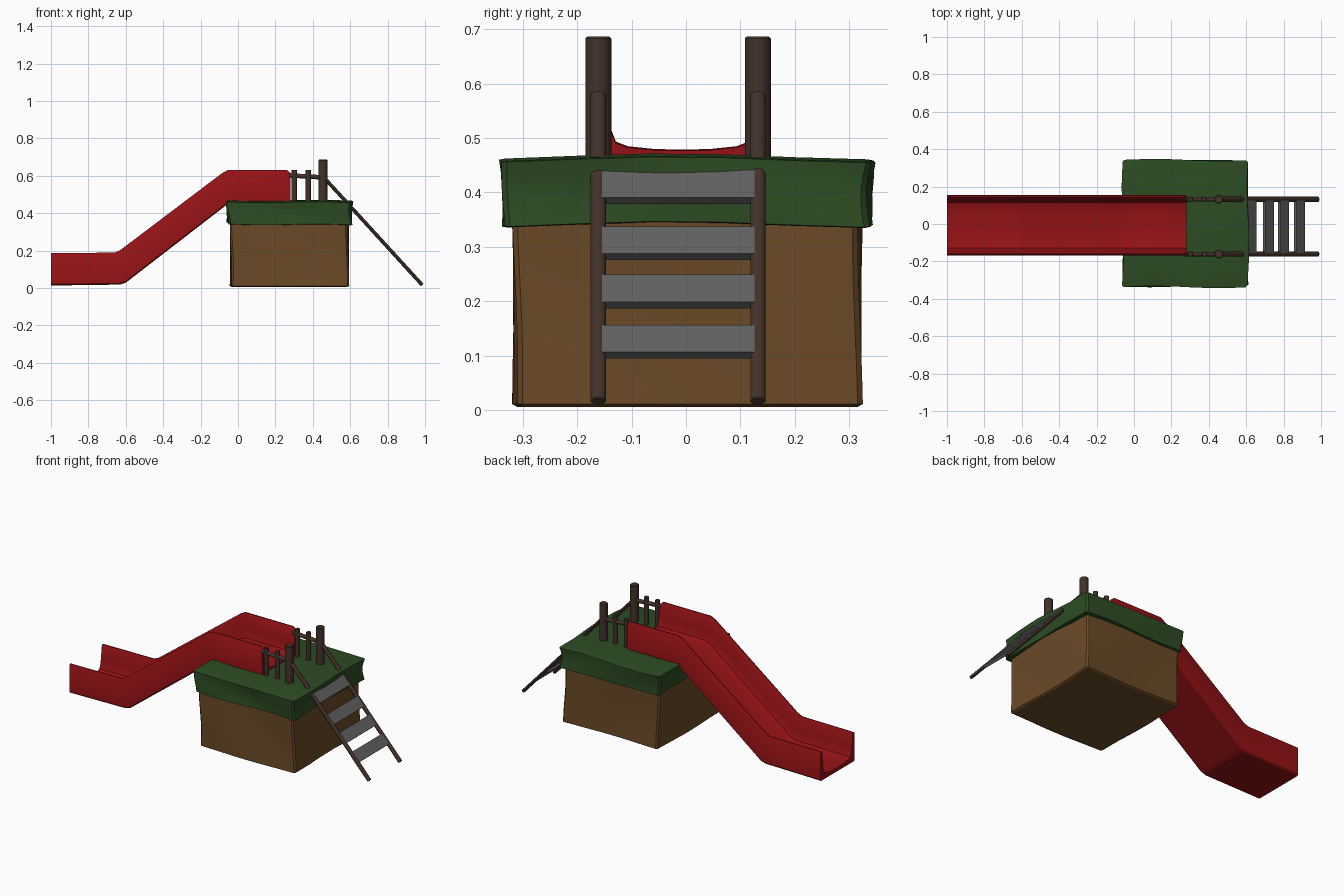
import bpy, bmesh
from math import sin, cos, pi, radians
from mathutils import Vector, Matrix

if "Cube" in bpy.data.objects:
    bpy.data.objects.remove(bpy.data.objects["Cube"])


def material(name, rgb):
    m = bpy.data.materials.new(name)
    m.diffuse_color = (*rgb, 1)
    m.use_nodes = True
    m.node_tree.nodes["Principled BSDF"].inputs["Base Color"].default_value = m.diffuse_color
    return m


RED = material("red_plastic", (0.30, 0.006, 0.008))
GRASS = material("grass_green", (0.026, 0.072, 0.017))
DIRT = material("dirt_brown", (0.145, 0.068, 0.020))
WOOD = material("dark_wood", (0.055, 0.032, 0.023))
STEEL = material("grey_step", (0.12, 0.12, 0.12))
YC = -0.007              # centre line of slide and ladder
SIDES = (-0.161, 0.132)  # y of the two rail sides


def finish(name, bm, mat, angle=30):
    bmesh.ops.recalc_face_normals(bm, faces=bm.faces)
    me = bpy.data.meshes.new(name)
    bm.to_mesh(me)
    bm.free()
    ob = bpy.data.objects.new(name, me)
    bpy.context.collection.objects.link(ob)
    me.materials.append(mat)
    bpy.ops.object.select_all(action='DESELECT')
    ob.select_set(True)
    bpy.context.view_layer.objects.active = ob
    bpy.ops.object.shade_smooth_by_angle(angle=radians(angle))
    return ob


def rod(name, a, b, radius, mat=WOOD, flat=1.0):
    """Round bar from a to b; flat squashes it across y."""
    a, b = Vector(a), Vector(b)
    d = (b - a).normalized()
    side = Vector((0, 1, 0))
    frame = Matrix((side.cross(d), side, d)).transposed().to_4x4()
    bm = bmesh.new()
    bmesh.ops.create_cone(bm, cap_ends=True, segments=16, radius1=radius,
                          radius2=radius, depth=(b - a).length)
    caps = [e for e in bm.edges if abs(e.verts[0].co.z - e.verts[1].co.z) < 1e-5]
    bmesh.ops.bevel(bm, geom=caps, offset=radius * 0.15, segments=1, affect='EDGES')
    bm.transform(Matrix.Translation((a + b) / 2) @ frame @ Matrix.Diagonal((flat, 1, 1, 1)))
    return finish(name, bm, mat)


def lumpy_block(name, lo, hi, mat, amp, phase, flare):
    """Hand-shaped block: subdivided box with wavy sides."""
    lo, hi = Vector(lo), Vector(hi)
    c, s = (lo + hi) / 2, hi - lo
    bm = bmesh.new()
    bmesh.ops.create_cube(bm, size=1)
    bmesh.ops.bevel(bm, geom=bm.edges[:], offset=0.015, segments=1, affect='EDGES')
    bmesh.ops.subdivide_edges(bm, edges=[e for e in bm.edges if e.calc_length() > 0.5],
                              cuts=4, use_grid_fill=True)
    for v in bm.verts:
        x, y, z = v.co
        k = 1 + flare * z - amp * 1.5 * cos(pi * z)
        v.co = (c.x + s.x * x * k + amp * sin(7 * y + 4 * z + phase),
                c.y + s.y * y * k + amp * sin(6 * x + 3 * z + phase * 2),
                c.z + s.z * z + amp * (cos(5.5 * y + phase * 0.3) * 0.9 + 0.5 * sin(8 * x)
                                       if z > -0.4 or phase else 0.0))
    return finish(name, bm, mat, 25)


# Earth mound and grass cap
lumpy_block("earth_mound", (-0.04, -0.315, 0.006), (0.59, 0.32, 0.37), DIRT, 0.005, 0.0, 0.0)
lumpy_block("grass_cap", (-0.058, -0.335, 0.342), (0.608, 0.34, 0.464), GRASS, 0.006, 0.8, 0.015)

# Slide: U-shaped section swept along bottom/top edge stations
half = [(0.0, 0.125), (0.05, 0.13), (0.10, 0.16), (0.122, 0.21), (0.13, 0.33), (0.136, 0.5),
        (0.145, 0.95), (0.150, 0.995), (0.157, 0.995), (0.162, 0.95), (0.162, 0.04), (0.155, 0.0)]
section = half + [(-y, t) for y, t in reversed(half[1:])]
stations = [((-1.0, 0.013), (-1.0, 0.187)),
            ((-0.63, 0.018), (-0.66, 0.190)),
            ((-0.60, 0.028), (-0.63, 0.203)),
            ((-0.06, 0.445), (-0.085, 0.615)),
            ((-0.03, 0.457), (-0.055, 0.631)),
            ((0.262, 0.457), (0.262, 0.631)),
            ((0.282, 0.457), (0.282, 0.615))]
bm = bmesh.new()
rings = []
for b, t in stations:
    b, t = Vector(b), Vector(t)
    pts = [(b.lerp(t, f), y) for y, f in section]
    rings.append([bm.verts.new((p.x, YC + y, p.y)) for p, y in pts])
for r0, r1 in zip(rings, rings[1:]):
    n = len(r0)
    for i in range(n):
        j = (i + 1) % n
        bm.faces.new((r0[i], r0[j], r1[j], r1[i]))
for r in (rings[0], rings[-1]):
    bm.faces.new(r)
finish("slide", bm, RED, 35)

# Handrail posts, top rails and ladder rails on both sides
TOP, FOOT = Vector((0.462, 0, 0.588)), Vector((0.985, 0, 0.016))
for side, y in zip(("front", "back"), SIDES):
    rod(f"tall_post_{side}", (0.454, y, 0.42), (0.454, y, 0.686), 0.024)
    for i, x in enumerate((0.301, 0.376)):
        rod(f"short_post_{side}_{i}", (x, y, 0.42), (x, y, 0.632), 0.014)
    rod(f"hand_rail_{side}", (0.272, y, 0.602), (0.455, y, 0.591), 0.012)
    off = Vector((0, y, 0))
    rod(f"ladder_rail_{side}", TOP + off, FOOT + off, 0.014, flat=0.7)

# Ladder steps: planks lying along the ladder slope
d = (FOOT - TOP).normalized()
frame = Matrix((d, (0, 1, 0), d.cross(Vector((0, 1, 0))))).transposed().to_4x4()
for i, z in enumerate((0.410, 0.307, 0.218, 0.126)):
    bm = bmesh.new()
    bmesh.ops.create_cube(bm, size=1)
    pos = TOP + d * ((z - TOP.z) / d.z) + Vector((0, -0.0145, 0))
    bm.transform(Matrix.Translation(pos) @ frame @ Matrix.Diagonal((0.068, 0.28, 0.017, 1)))
    finish(f"ladder_step_{i}", bm, STEEL)
